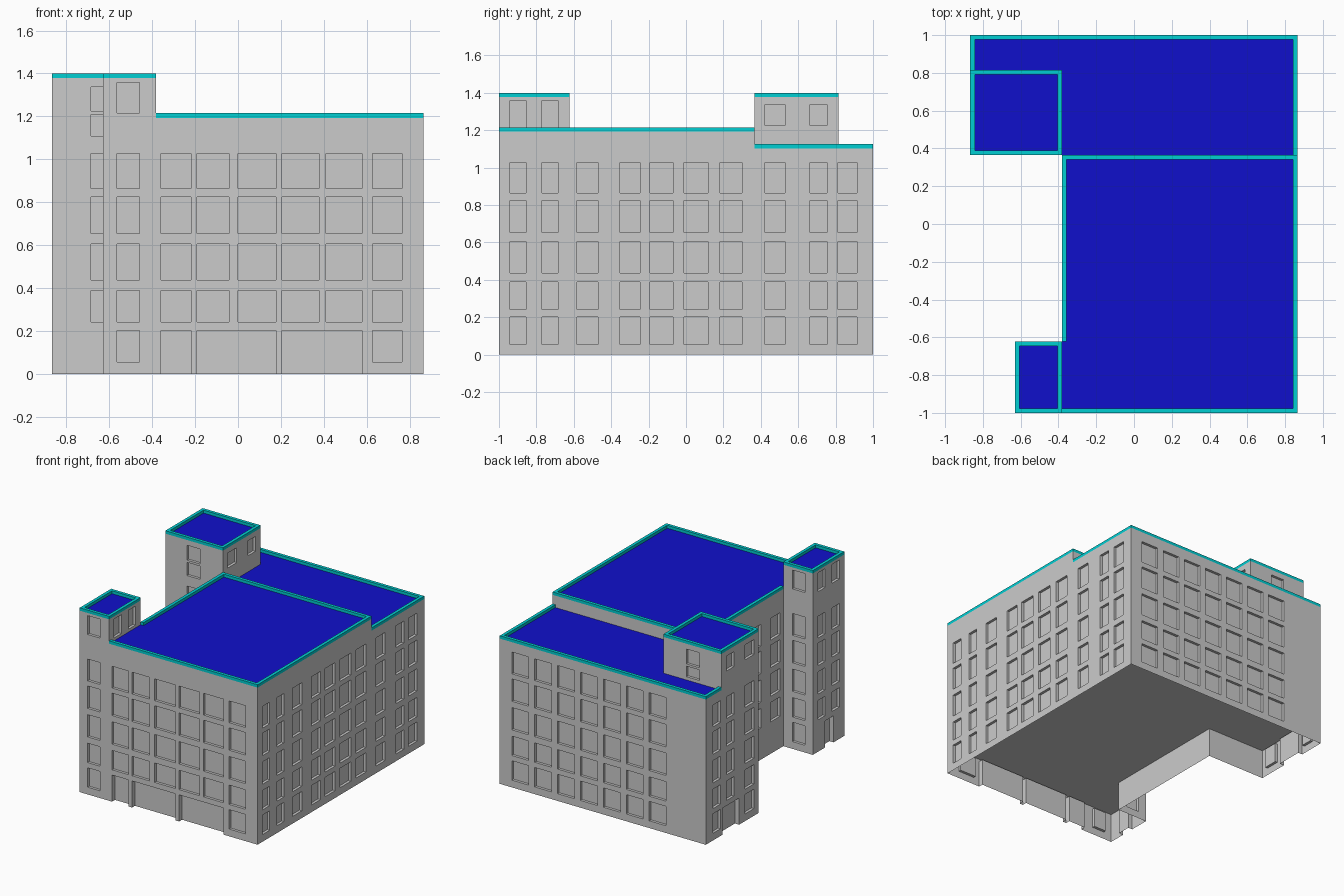
import bpy, bmesh

if "Cube" in bpy.data.objects:
    bpy.data.objects.remove(bpy.data.objects["Cube"])

X0, XD, XM, X1 = -0.867, -0.63, -0.382, 0.865      # left, stair tower, main block, right
Y0, YD, YB, YC, Y1 = -1.0, -0.622, 0.366, 0.815, 1.0
ZB, ZM, ZT = 1.125, 1.215, 1.40                    # top of rear wing, main block, towers
RIM_H, RIM_W, FLOOR = 0.022, 0.024, 0.22


def material(name, color):
    m = bpy.data.materials.new(name)
    m.diffuse_color = color
    m.use_nodes = True
    m.node_tree.nodes["Principled BSDF"].inputs["Base Color"].default_value = m.diffuse_color
    return m


RIM = material("cyan_trim", (0.0, 0.62, 0.65, 1))
ROOF = material("blue_roof", (0.005, 0.005, 0.6, 1))


def make(name, bm, mat=None):
    me = bpy.data.meshes.new(name)
    bm.to_mesh(me)
    bm.free()
    ob = bpy.data.objects.new(name, me)
    bpy.context.collection.objects.link(ob)
    if mat:
        me.materials.append(mat)


def wall(name, axis, pos, out, a0, a1, z0, z1, openings=()):
    """Axis-aligned wall sheet with recessed rectangles (a0, a1, z0, z1)."""
    bm = bmesh.new()

    def pt(a, z, inset=0.0):
        p = pos - out * inset
        return (a, p, z) if axis == 'x' else (p, a, z)

    flip = (out > 0) if axis == 'x' else (out < 0)

    def quad(*pts):
        bm.faces.new([bm.verts.new(p) for p in (reversed(pts) if flip else pts)])

    us = sorted({a0, a1, *(v for o in openings for v in o[:2])})
    vs = sorted({z0, z1, *(v for o in openings for v in o[2:])})
    for ua, ub in zip(us, us[1:]):
        for va, vb in zip(vs, vs[1:]):
            u, v = (ua + ub) / 2, (va + vb) / 2
            if not any(o[0] < u < o[1] and o[2] < v < o[3] for o in openings):
                quad(pt(ua, va), pt(ub, va), pt(ub, vb), pt(ua, vb))
    for l, r, b, t in openings:
        d = 0.035 if b == 0 else 0.02
        ring = [(l, b), (r, b), (r, t), (l, t)]
        quad(*[pt(a, z, d) for a, z in ring])
        for i in range(1 if b == 0 else 0, 4):
            p, q = ring[i], ring[(i + 1) % 4]
            quad(pt(*p), pt(*q), pt(*q, d), pt(*p, d))
    bmesh.ops.remove_doubles(bm, verts=bm.verts, dist=1e-5)
    make(name, bm)


def plate(name, rects, z, mat=None, up=True):
    bm = bmesh.new()
    for xa, xb, ya, yb in rects:
        pts = [(xa, ya, z), (xb, ya, z), (xb, yb, z), (xa, yb, z)]
        bm.faces.new([bm.verts.new(p) for p in (pts if up else pts[::-1])])
    make(name, bm, mat)


def rim(name, strips, top):
    bm = bmesh.new()
    for xa, xb, ya, yb in strips:
        vs = bmesh.ops.create_cube(bm, size=1)['verts']
        for v in vs:
            v.co = (xa if v.co.x < 0 else xb, ya if v.co.y < 0 else yb,
                    top - RIM_H if v.co.z < 0 else top)
    make(name, bm, RIM)


def frame(xa, xb, ya, yb):
    w = RIM_W
    return [(xa, xb, ya, ya + w), (xa, xb, yb - w, yb),
            (xa, xa + w, ya + w, yb - w), (xb - w, xb, ya + w, yb - w)]


def grid(cols, rows):
    return [c + r for c in cols for r in rows]


# Window columns and storey rows
GROUND = (0.055, 0.202)
UPPER = [(0.242, 0.389), (0.437, 0.606), (0.654, 0.824), (0.863, 1.028)]
ROWS = [GROUND] + UPPER
TOP_D = (1.215, 1.358)
TOP_C = (1.225, 1.338)
MID_C = (1.108, 1.208)
FRONT = [(-0.358, -0.218), (-0.19, -0.042), (0.0, 0.177), (0.205, 0.377),
         (0.41, 0.577), (0.626, 0.763)]
BACK = [(0.622 - 0.1925 * i, 0.764 - 0.1925 * i) for i in range(7)]
COL_D = [(-0.563, -0.46)]
COL_C = [(-0.685, -0.575)]
SIDE_D = [(-0.94, -0.855), (-0.77, -0.685)]
SIDE_M = [(-0.583, -0.47), (-0.353, -0.246), (-0.193, -0.07), (-0.01, 0.118), (0.182, 0.3)]
SIDE_C = [(0.422, 0.53), (0.663, 0.754)]
SIDE_B = [(0.825, 0.914)]
SHOPS = [(-0.358, -0.218, 0, 0.202), (-0.19, 0.177, 0, 0.202), (0.205, 0.577, 0, 0.202)]
zb, zm, zt = ZB - RIM_H, ZM - RIM_H, ZT - RIM_H

# Main block
wall("main_front_wall", 'x', Y0, -1, XM, X1, 0, zm,
     grid(FRONT, UPPER) + SHOPS + grid(FRONT[-1:], [GROUND]))
wall("main_right_wall", 'y', X1, 1, Y0, YB, 0, zm, grid(SIDE_D + SIDE_M, ROWS))
wall("main_left_wall", 'y', XM, -1, YD, YB, 0, zm, grid(SIDE_M, UPPER))
wall("main_upper_back_wall", 'x', YB, 1, XM, X1, zb, zm)

# Rear wing
wall("rear_right_wall", 'y', X1, 1, YB, Y1, 0, zb, grid(SIDE_C + [(0.813, 0.914)], ROWS))
wall("rear_back_wall", 'x', Y1, 1, X0, X1, 0, zb, grid(BACK, ROWS))
wall("rear_left_wall", 'y', X0, -1, YC, Y1, 0, zb, grid(SIDE_B, ROWS))

# Rear tower
wall("rear_tower_left_wall", 'y', X0, -1, YB, YC, 0, zt,
     grid(SIDE_C, UPPER + [TOP_C]) + grid(SIDE_C[:1], [GROUND]) + [(0.6, 0.8, 0, 0.202)])
wall("rear_tower_front_wall", 'x', YB, -1, X0, XM, 0, zt,
     grid(COL_C, UPPER + [MID_C, TOP_C]))
wall("rear_tower_right_wall", 'y', XM, 1, YB, YC, zb, zt, grid(SIDE_C, [TOP_C]))
wall("rear_tower_back_wall", 'x', YC, 1, X0, XM, zb, zt, grid(COL_C, [(1.128, 1.208), TOP_C]))

# Front stair tower
wall("front_tower_front_wall", 'x', Y0, -1, XD, XM, 0, zt, grid(COL_D, ROWS + [TOP_D]))
wall("front_tower_left_wall", 'y', XD, -1, Y0, YD, 0, zt,
     grid(SIDE_D, ROWS[1:] + [TOP_D]) + [(-0.87, -0.77, 0, 0.202)])
wall("front_tower_back_wall", 'x', YD, 1, XD, XM, 0, zt, grid(COL_D, ROWS + [TOP_D]))
wall("front_tower_right_wall", 'y', XM, 1, Y0, YD, zm, zt, grid(SIDE_D, [TOP_D]))

# Blue roof decks
plate("main_roof", [(XM, X1, Y0, YB)], zm, ROOF)
plate("rear_roof", [(XM, X1, YB, Y1), (X0, XM, YC, Y1)], zb, ROOF)
plate("rear_tower_roof", [(X0, XM, YB, YC)], zt, ROOF)
plate("front_tower_roof", [(XD, XM, Y0, YD)], zt, ROOF)

# Raised underside, open below
plate("underside", [(XM, X1, Y0, YB), (X0, X1, YB, Y1), (XD, XM, Y0, YD)], FLOOR, None, False)

# Cyan parapet rims
w = RIM_W
rim("main_rim", [(XM, X1, Y0, Y0 + w), (XM, X1, YB - w, YB),
                 (X1 - w, X1, Y0 + w, YB - w), (XM, XM + w, YD, YB - w)], ZM)
rim("rear_rim", [(X0, X1, Y1 - w, Y1), (X1 - w, X1, YB, Y1 - w),
                 (X0, X0 + w, YC, Y1 - w)], ZB)
rim("rear_tower_rim", frame(X0, XM, YB, YC), ZT)
rim("front_tower_rim", frame(XD, XM, Y0, YD), ZT)
